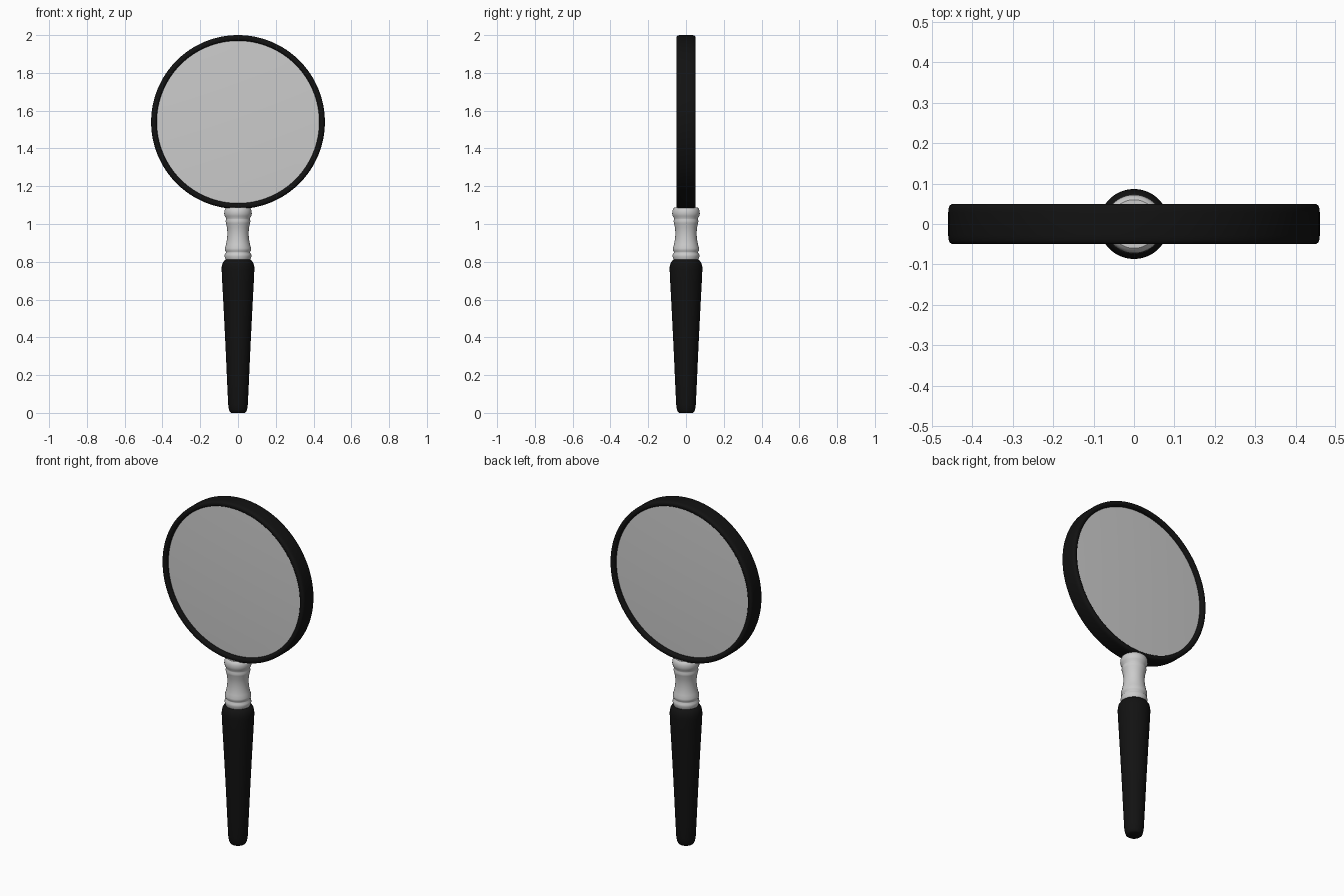
import bpy, bmesh, math
from mathutils import Matrix

if "Cube" in bpy.data.objects:
    bpy.data.objects.remove(bpy.data.objects["Cube"])

LENS_Z = 1.54

black = bpy.data.materials.new("black")
black.diffuse_color = (0.006, 0.006, 0.006, 1)
black.use_nodes = True
black.node_tree.nodes["Principled BSDF"].inputs["Base Color"].default_value = black.diffuse_color


def lathe(name, profile, steps=96, material=None, lens_axis=False, closed=False):
    """Spin (radius, height) points round z; lens_axis turns the axis to y at the lens centre."""
    bm = bmesh.new()
    verts = [bm.verts.new((r, 0, h)) for r, h in profile]
    edges = [bm.edges.new(p) for p in zip(verts, verts[1:])]
    if closed:
        edges.append(bm.edges.new((verts[-1], verts[0])))
    bmesh.ops.spin(bm, geom=verts + edges, cent=(0, 0, 0), axis=(0, 0, 1),
                   angle=math.tau, steps=steps, use_merge=False)
    bmesh.ops.remove_doubles(bm, verts=bm.verts, dist=1e-5)
    bmesh.ops.recalc_face_normals(bm, faces=bm.faces)
    if lens_axis:
        bm.transform(Matrix.Translation((0, 0, LENS_Z)) @ Matrix.Rotation(math.pi / 2, 4, 'X'))
    mesh = bpy.data.meshes.new(name)
    bm.to_mesh(mesh)
    bm.free()
    obj = bpy.data.objects.new(name, mesh)
    bpy.context.collection.objects.link(obj)
    if material:
        mesh.materials.append(material)
    bpy.ops.object.select_all(action='DESELECT')
    obj.select_set(True)
    bpy.context.view_layer.objects.active = obj
    bpy.ops.object.shade_smooth_by_angle(angle=math.radians(40))
    return obj


# Rim: band with softened edges
half = [(0.43, 0.036), (0.433, 0.046), (0.438, 0.05), (0.450, 0.05),
        (0.456, 0.046), (0.459, 0.039), (0.46, 0.028)]
rim = half + [(r, -h) for r, h in reversed(half)]
lathe("rim", rim, 128, black, True, True)

# Lens: shallow biconvex disc seated inside the rim
dome = [(0.434 * i / 8, 0.036 - 0.008 * (i / 8) ** 2) for i in range(9)]
lathe("lens", dome + [(r, -h) for r, h in reversed(dome)], 128, None, True)

# Collar: turned ferrule with a bead and ring at each end
lathe("collar", [
    (0, 0.80), (0.062, 0.80), (0.067, 0.815), (0.071, 0.828), (0.070, 0.840),
    (0.064, 0.848), (0.064, 0.852), (0.070, 0.860), (0.070, 0.872),
    (0.064, 0.89), (0.058, 0.92), (0.056, 0.95), (0.058, 0.98), (0.064, 1.005),
    (0.066, 1.015), (0.063, 1.024), (0.063, 1.030), (0.070, 1.042),
    (0.073, 1.055), (0.072, 1.070), (0.067, 1.082), (0.060, 1.088), (0, 1.088)], 64)

# Handle: tapered grip with rounded ends
lathe("handle", [
    (0, 0), (0.036, 0), (0.043, 0.005), (0.048, 0.018), (0.052, 0.045),
    (0.057, 0.15), (0.066, 0.35), (0.076, 0.55), (0.084, 0.70),
    (0.0865, 0.755), (0.086, 0.775), (0.082, 0.792), (0.074, 0.805),
    (0.066, 0.811), (0, 0.811)], 64, black)
